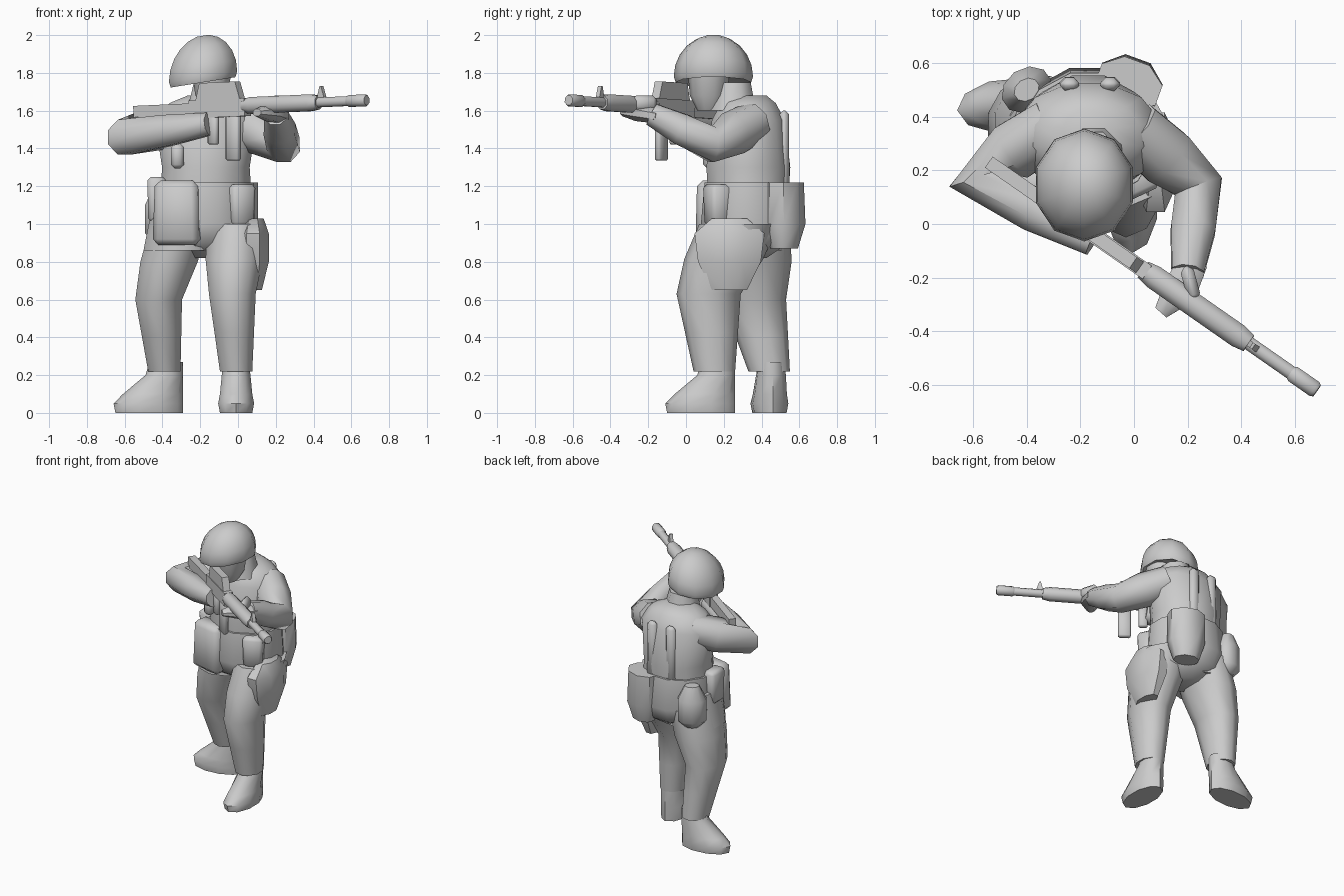
import bpy, bmesh, math
from mathutils import Vector, Matrix

if "Cube" in bpy.data.objects:
    bpy.data.objects.remove(bpy.data.objects["Cube"], do_unlink=True)

grey = bpy.data.materials.new("plain_grey")
grey.use_nodes = True
SHADE = .6
COLOR = (SHADE, SHADE, SHADE, 1)
grey.diffuse_color = COLOR
grey.node_tree.nodes["Principled BSDF"].inputs["Base Color"].default_value = COLOR


def finish(name, bm, angle):
    bmesh.ops.recalc_face_normals(bm, faces=bm.faces)
    mesh = bpy.data.meshes.new(name)
    bm.to_mesh(mesh)
    bm.free()
    mesh.materials.append(grey)
    part = bpy.data.objects.new(name, mesh)
    bpy.context.collection.objects.link(part)
    bpy.ops.object.select_all(action='DESELECT')
    part.select_set(True)
    bpy.context.view_layer.objects.active = part
    bpy.ops.object.shade_smooth_by_angle(angle=math.radians(angle))


def skin(name, rings, angle=50):
    """Bridge a list of point rings and cap both ends."""
    bm = bmesh.new()
    loops = [[bm.verts.new(point) for point in ring] for ring in rings]
    for lower, upper in zip(loops, loops[1:]):
        for i in range(len(lower)):
            bm.faces.new((lower[i - 1], lower[i], upper[i], upper[i - 1]))
    bm.faces.new(loops[0])
    bm.faces.new(loops[-1])
    finish(name, bm, angle)


def oval(centre, across, along, sides):
    """Ring of points around a centre, from two radius vectors."""
    turns = [math.tau * (i + .5) / sides for i in range(sides)]
    return [centre + across * math.cos(a) + along * math.sin(a) for a in turns]


def column(name, x, y, sections, sides=10, turn=0, tilt=0):
    """Upright body from sections of height, half width and half depth."""
    spin = Matrix.Rotation(math.radians(turn), 3, 'Z')
    rings = []
    for z, width, depth in sections:
        across = spin @ Vector((width, 0, width * tilt))
        along = spin @ Vector((0, depth, 0))
        rings.append(oval(Vector((x, y, z)), across, along, sides))
    skin(name, rings)


def tube(name, points, radii, sides=8, flat=1):
    """Round sections square to a path; flat squeezes them in height."""
    rings = []
    for i, (point, radius) in enumerate(zip(points, radii)):
        after, before = points[min(i + 1, len(points) - 1)], points[max(i - 1, 0)]
        course = (after - before).normalized()
        side = course.cross(Vector((0, 0, 1))).normalized()
        rings.append(oval(point, side * radius, side.cross(course) * radius * flat, sides))
    skin(name, rings)


def jointed(a, b, c):
    """Three joints with a point halfway between each pair."""
    a, b, c = Vector(a), Vector(b), Vector(c)
    return [a, a.lerp(b, .5), b, b.lerp(c, .5), c]


def arm(name, shoulder, elbow, wrist):
    tube(name, jointed(shoulder, elbow, wrist), (.11, .12, .1, .09, .065))


def leg(name, hip, knee, ankle):
    girths = jointed((.16, .21, 0), (.13, .17, 0), (.09, .11, 0))
    girths[1] *= 1.1
    rings = []
    for point, girth in zip(jointed(hip, knee, ankle), girths):
        rings.append(oval(point, Vector((girth.x, 0, 0)), Vector((0, girth.y, 0)), 10))
    skin(name, rings)


def boot(name, x, y, toe_direction):
    """Level slices sharing one heel, with the toe drawn in higher up."""
    ahead = Vector(toe_direction).normalized()
    side = ahead.cross(Vector((0, 0, 1)))
    heel = .1
    rings = []
    for z, toe, width in ((0, .26, .09), (.05, .27, .1), (.1, .22, .09), (.2, .1, .08), (.27, .08, .07)):
        centre = Vector((x, y, z)) + ahead * (toe - heel) / 2
        rings.append(oval(centre, side * width, ahead * (toe + heel) / 2, 10))
    skin(name, rings)


def block(name, place, size, turn=0, taper=1.0, bevel=.02):
    """Bevelled box whose lower end is scaled by taper."""
    bm = bmesh.new()
    bmesh.ops.create_cube(bm, size=1)
    for v in bm.verts:
        if v.co.z < 0:
            v.co.xy *= taper
    bmesh.ops.scale(bm, vec=size, verts=bm.verts)
    bmesh.ops.bevel(bm, geom=bm.edges[:], offset=bevel, segments=1, affect='EDGES')
    frame = Matrix.Translation(place) @ Matrix.Rotation(math.radians(turn), 4, 'Z')
    bmesh.ops.transform(bm, matrix=frame, verts=bm.verts)
    finish(name, bm, 60)


# Torso and hips
column("torso", -.17, .33, [(1.15, .25, .22), (1.3, .24, .23), (1.55, .28, .2), (1.64, .2, .15), (1.68, .1, .1)], 12)
column("hips", -.17, .33, [(.82, .1, .1), (.9, .25, .22), (1, .27, .26), (1.22, .26, .24)], 12)
column("jacket_skirt", -.31, .32, [(.86, .2, .21), (1.1, .15, .21)])

# Legs with boots
leg("left_leg", (-.01, .28, 1), (-.03, .12, .63), (-.01, .15, .22))
boot("left_boot", -.01, .16, (0, -1, 0))
leg("right_leg", (-.31, .34, 1), (-.42, .36, .6), (-.39, .44, .22))
boot("right_boot", -.39, .45, (-1, -.1, 0))
column("thigh_pocket", .08, .23, [(1.03, .06, .1), (.95, .09, .2), (.8, .09, .18), (.65, .05, .1)], 8)

# Arms and hands
arm("right_arm", (-.3, .37, 1.54), (-.6, .17, 1.46), (-.15, -.06, 1.53))
arm("left_arm", (0, .36, 1.54), (.24, .14, 1.42), (.2, -.18, 1.58))
palm = [Vector((.22, -.14, 1.57)), Vector((.17, -.25, 1.59)), Vector((.1, -.33, 1.59))]
tube("left_hand", palm, (.06, .07, .03), flat=.7)
block("left_fingers", (.21, -.22, 1.64), (.05, .13, .08), 15)

# Head and helmet
column("collar", -.15, .25, [(1.6, .13, .13), (1.75, .09, .1)], 8)
column("head", -.14, .12, [(1.6, .04, .06), (1.68, .09, .1), (1.8, .11, .11)])
dome = [(1.77, .14, .16), (1.75, .18, .2)]
for step in range(6):
    lift = math.radians(step * 16)
    spread = math.cos(lift)
    dome.append((1.78 + .22 * math.sin(lift), .19 * spread, .21 * spread))
column("helmet", -.185, .145, dome, tilt=.16)

# Pouches and pack
for name, x in (("right_back_strap", -.24), ("left_back_strap", -.09)):
    block(name, (x, .52, 1.4), (.07, .05, .4), 0, 1.1)
block("chest_pouch", (-.32, .12, 1.36), (.07, .06, .13))
block("right_front_pouch", (-.32, .14, 1.06), (.23, .13, .34), -12, 1.1, .03)
block("left_front_pouch", (.01, .17, 1.1), (.14, .13, .22), 25, .9)
block("right_side_pouch", (-.43, .29, 1.13), (.1, .15, .24), 0, .9)
column("rear_pack", -.02, .52, [(.87, .09, .07), (1, .13, .11), (1.22, .13, .1)], 8, -20)
column("canteen", -.4, .5, [(.9, .05, .04), (.95, .1, .08), (1.1, .1, .08), (1.2, .05, .04)], turn=35)

# Rifle, laid out along its own length from the butt
BUTT, MUZZLE = Vector((-.54, .23, 1.6)), Vector((.68, -.62, 1.655))
AXIS = (MUZZLE - BUTT).normalized()
SIDE = AXIS.cross(Vector((0, 0, 1))).normalized()
UP = SIDE.cross(AXIS)
HEADING = math.degrees(math.atan2(AXIS.y, AXIS.x))


def rifle_box(name, start, end, low, high, half=.025, slope=0):
    """Box along the rifle; slope draws its top corners inward."""
    rings = []
    for base, top in ((start, start + slope), (end, end - slope)):
        corners = ((base, -half, low), (base, half, low), (top, half, high), (top, -half, high))
        rings.append([BUTT + AXIS * s + SIDE * w + UP * h for s, w, h in corners])
    skin(name, rings, 35)


def rifle_tube(name, start, end, radius):
    """Round length with slightly narrowed ends."""
    rim = (end - start) * .1
    points = [BUTT + AXIS * s for s in (start, start + rim, end - rim, end)]
    tube(name, points, (radius * .8, radius, radius, radius * .8))


rifle_box("stock", 0, .38, -.05, .025)
rifle_box("receiver", .36, .72, -.055, .04, .03)
rifle_box("carry_handle", .4, .69, .03, .13, slope=.03)
rifle_tube("handguard", .7, 1.18, .048)
rifle_tube("barrel", 1.1, 1.45, .028)
rifle_tube("muzzle", 1.37, 1.49, .034)
rifle_box("front_sight", 1.17, 1.23, 0, .085, .012, .025)
block("magazine", (-.025, -.13, 1.46), (.085, .04, .25), HEADING, bevel=.01)
block("pistol_grip", (-.13, -.06, 1.5), (.06, .04, .16), HEADING, bevel=.01)
